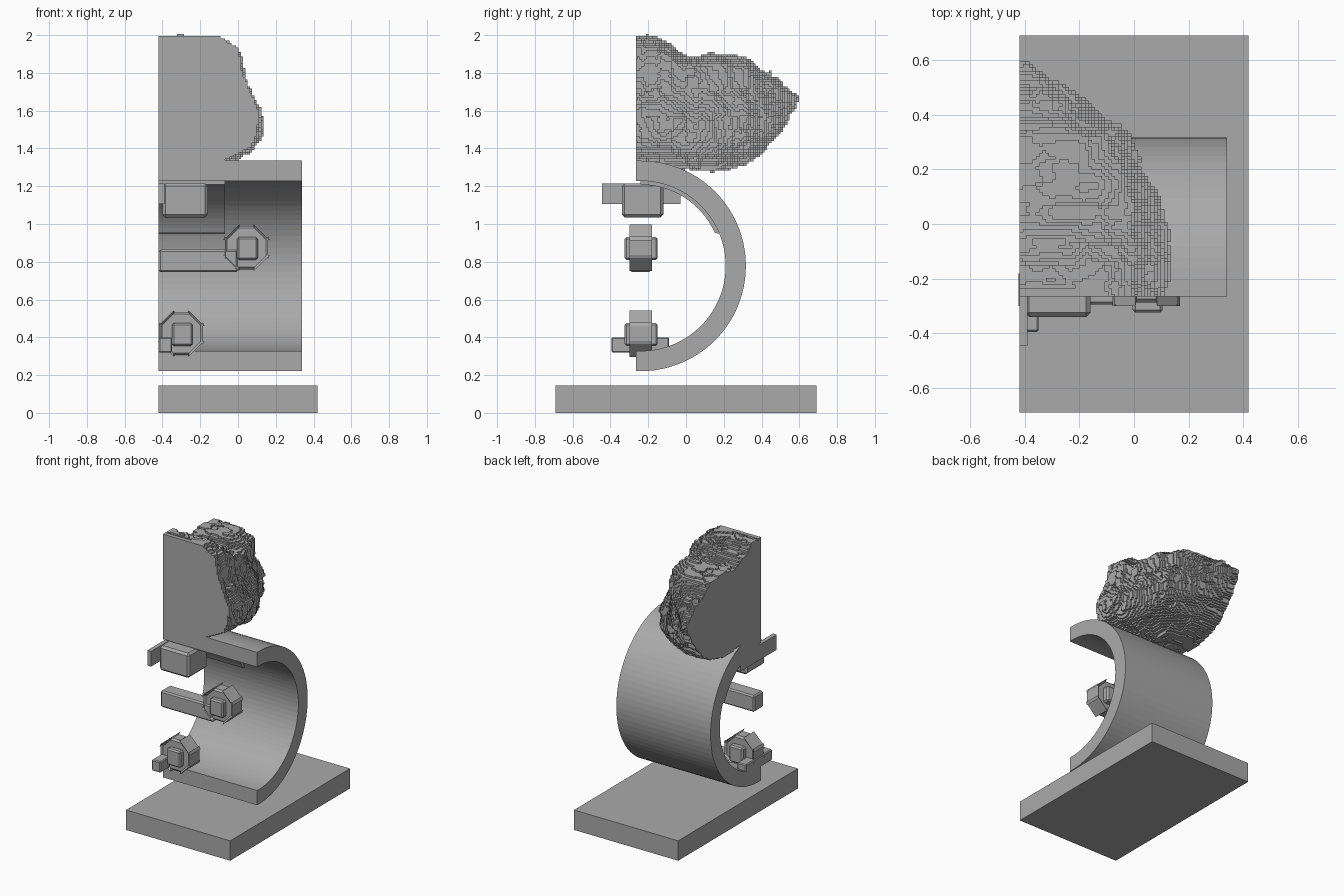
import bpy, bmesh, math
from mathutils import Vector, noise

if "Cube" in bpy.data.objects:
    bpy.data.objects.remove(bpy.data.objects["Cube"], do_unlink=True)

grey = bpy.data.materials.new("stone grey")
grey.use_nodes = True
grey.diffuse_color = (0.4, 0.4, 0.4, 1)
grey.node_tree.nodes["Principled BSDF"].inputs["Base Color"].default_value = (0.4, 0.4, 0.4, 1)

LEFT, FRONT = -0.42, -0.265  # the two clean cut planes


def finish(bm, name):
    bmesh.ops.recalc_face_normals(bm, faces=bm.faces)
    mesh = bpy.data.meshes.new(name)
    bm.to_mesh(mesh)
    bm.free()
    mesh.materials.append(grey)
    obj = bpy.data.objects.new(name, mesh)
    bpy.context.collection.objects.link(obj)
    return obj


def box(name, x, y, z, bevel=0.0):
    bm = bmesh.new()
    bmesh.ops.create_cube(bm, size=1)
    for v in bm.verts:
        v.co = Vector([(r[0] + r[1]) / 2 + c * (r[1] - r[0]) for c, r in zip(v.co, (x, y, z))])
    if bevel:
        bmesh.ops.bevel(bm, geom=bm.edges[:], offset=bevel, segments=1, affect='EDGES')
    return finish(bm, name)


def prism(name, profile, x0, x1):
    """Extrude a closed (y, z) profile along x."""
    bm = bmesh.new()
    face = bm.faces.new([bm.verts.new((x0, y, z)) for y, z in profile])
    new = bmesh.ops.extrude_face_region(bm, geom=[face])["geom"]
    bmesh.ops.translate(bm, vec=(x1 - x0, 0, 0), verts=[v for v in new if isinstance(v, bmesh.types.BMVert)])
    return finish(bm, name)


def arc(radius, a0, a1, steps):
    pts = []
    for i in range(steps + 1):
        a = math.radians(a0 + (a1 - a0) * i / steps)
        pts.append((-0.24 + radius * math.cos(a), 0.778 + radius * math.sin(a)))
    return pts


# base slab
box("base_slab", (LEFT, 0.42), (-0.69, 0.69), (0, 0.145))

# half-pipe body, open to the front, and a thicker lining under its top
prism("curved_body", [(FRONT, 0.221)] + arc(0.557, -90, 90, 44) + [(FRONT, 1.335), (FRONT, 1.228)]
      + arc(0.45, 90, -90, 44) + [(FRONT, 0.328)], LEFT, 0.34)
prism("inner_lining", arc(0.455, 90, 22, 16) + arc(0.43, 24, 90, 16), LEFT, -0.07)


# octagonal nuts with a square bolt through each
def nut(name, x, z):
    bm = bmesh.new()
    bmesh.ops.create_cone(bm, cap_ends=True, segments=8, radius1=0.124, radius2=0.124, depth=0.095)
    for v in bm.verts:
        a = math.atan2(v.co.y, v.co.x) + math.pi / 8
        r = 0.124
        v.co = Vector((x + r * math.cos(a), -0.24 + v.co.z, z + r * math.sin(a)))
    bmesh.ops.bevel(bm, geom=bm.edges[:], offset=0.012, segments=1, affect='EDGES')
    finish(bm, name + "_plate")
    box(name + "_bolt", (x - 0.05, x + 0.06), (-0.325, -0.15), (z - 0.065, z + 0.055), 0.01)


nut("middle_nut", 0.045, 0.875)
nut("lower_nut", -0.3, 0.42)
box("middle_bar", (LEFT, 0.0), (-0.295, -0.185), (0.745, 0.865), 0.01)
box("lower_bar", (LEFT, -0.35), (-0.395, -0.09), (0.32, 0.4), 0.006)

# bracket hanging from the top of the body
box("upper_block", (-0.4, -0.16), (-0.34, -0.12), (1.035, 1.215), 0.015)
box("upper_plate", (LEFT, -0.39), (-0.445, -0.03), (1.105, 1.215))

# rugged head: slices (y, top, bottom, width) lofted from front to back
outline = [(-0.15, 1), (0.57, 1), (0.79, 0.91), (0.83, 0.73), (0.91, 0.58), (1, 0.42),
           (0.98, 0.25), (0.92, 0.15), (0.65, 0.05), (0.5, 0), (-0.15, 0)]
slices = [(-0.33, 2.0, 1.3, 0.53), (FRONT, 2.0, 1.3, 0.53), (-0.15, 1.98, 1.3, 0.54),
          (-0.05, 1.91, 1.3, 0.54), (0.04, 1.87, 1.29, 0.53), (0.16, 1.9, 1.28, 0.48),
          (0.32, 1.88, 1.32, 0.4), (0.4, 1.81, 1.38, 0.29), (0.48, 1.78, 1.45, 0.18),
          (0.55, 1.72, 1.57, 0.09), (0.59, 1.67, 1.62, 0.03)]
bm = bmesh.new()
rings = []
for i, (y, top, bottom, width) in enumerate(slices):
    back = max(0, i - 5) / 5
    ring = []
    for u, v in outline:
        # slices become rounder towards the back
        v = 0.5 + (v - 0.5) * (1 - 0.45 * back * max(0, u) ** 2)
        x = LEFT + u * width if u > 0 else LEFT - 0.06
        ring.append(bm.verts.new((x, y, bottom + v * (top - bottom))))
    rings.append(ring)
for a, b in zip(rings, rings[1:]):
    for k in range(len(a)):
        n = (k + 1) % len(a)
        bm.faces.new((a[k], a[n], b[n], b[k]))
bm.faces.new(rings[0])
bm.faces.new(rings[-1])
bmesh.ops.subdivide_edges(bm, edges=bm.edges[:], cuts=5, use_grid_fill=True)
bmesh.ops.triangulate(bm, faces=bm.faces[:])
bm.normal_update()
moves = []
for v in bm.verts:
    lump = noise.noise(v.co * 9) * 0.016 + noise.cell(v.co * 14) * 0.014
    moves.append(v.normal * lump)
for v, m in zip(bm.verts, moves):
    if v.co.x > LEFT and v.co.y > FRONT + 0.02:
        v.co += m
head = finish(bm, "rugged_head")

# step the surface into small blocks, then slice it flat
mod = head.modifiers.new("blocks", 'REMESH')
mod.mode = 'BLOCKS'
mod.octree_depth = 7
mod.scale = 0.6
bpy.context.view_layer.objects.active = head
bpy.ops.object.modifier_apply(modifier=mod.name)
bm = bmesh.new()
bm.from_mesh(head.data)
for point, normal in (((LEFT, 0, 0), (-1, 0, 0)), ((0, FRONT, 0), (0, -1, 0))):
    cut = bmesh.ops.bisect_plane(bm, geom=bm.verts[:] + bm.edges[:] + bm.faces[:],
                                 plane_co=point, plane_no=normal, clear_outer=True)["geom_cut"]
    edges = [e for e in cut if isinstance(e, bmesh.types.BMEdge)]
    bmesh.ops.triangle_fill(bm, edges=edges, use_beauty=True)
bmesh.ops.recalc_face_normals(bm, faces=bm.faces)
bm.to_mesh(head.data)
bm.free()
if not head.data.materials:
    head.data.materials.append(grey)
